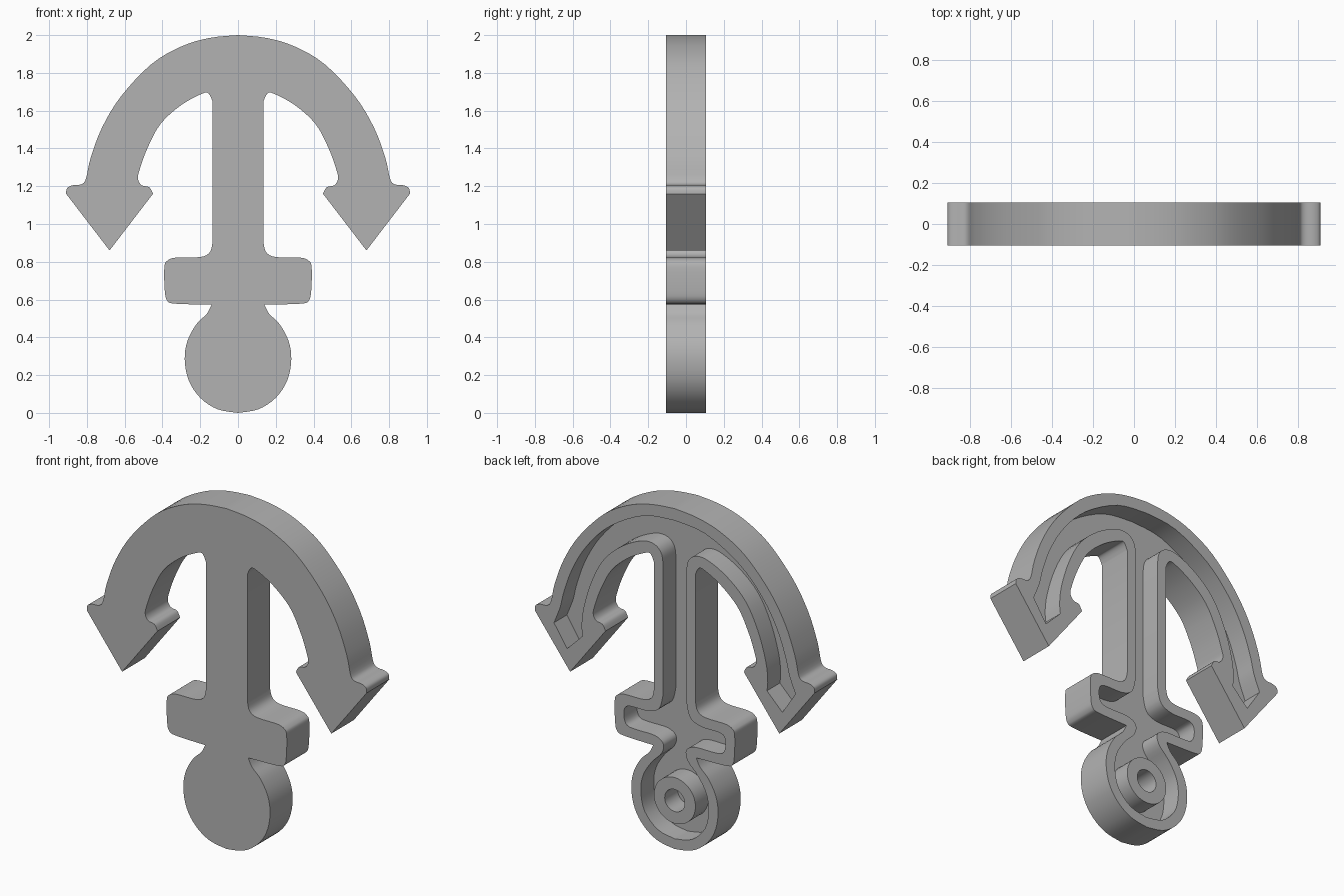
import bpy
import bmesh
import math

if "Cube" in bpy.data.objects:
    bpy.data.objects.remove(bpy.data.objects["Cube"])

FRONT, FLOOR, BACK = -0.105, -0.015, 0.105

grey = bpy.data.materials.new("plain grey")
grey.diffuse_color = (0.45, 0.45, 0.45, 1)
grey.use_nodes = True
grey.node_tree.nodes["Principled BSDF"].inputs["Base Color"].default_value = grey.diffuse_color


def smooth(run, steps=4):
    """Catmull-Rom through one run; run ends stay sharp corners."""
    if len(run) < 3:
        return run[:-1]
    p = [run[0]] + run + [run[-1]]
    out = []
    for a, b, c, d in zip(p, p[1:], p[2:], p[3:]):
        for k in range(steps):
            t = k / steps
            out.append(tuple(0.5 * (2 * b[i] + (c[i] - a[i]) * t
                       + (2 * a[i] - 5 * b[i] + 4 * c[i] - d[i]) * t * t
                       + (3 * b[i] - a[i] - 3 * c[i] + d[i]) * t ** 3) for i in (0, 1)))
    return out


def mirrored(runs):
    """Right half from top to bottom, closed by its mirror image."""
    half = [q for r in runs for q in smooth(r)] + [runs[-1][-1]]
    return half + [(-x, z) for x, z in reversed(half[1:-1])]


def circle(r, cz, n=40):
    return [(r * math.cos(2 * math.pi * i / n), cz + r * math.sin(2 * math.pi * i / n)) for i in range(n)]


def prism(name, pts, y0, y1):
    bm = bmesh.new()
    face = bm.faces.new([bm.verts.new((x, y0, z)) for x, z in pts])
    new = bmesh.ops.extrude_face_region(bm, geom=[face])["geom"]
    bmesh.ops.translate(bm, vec=(0, y1 - y0, 0), verts=[v for v in new if isinstance(v, bmesh.types.BMVert)])
    bmesh.ops.recalc_face_normals(bm, faces=bm.faces)
    mesh = bpy.data.meshes.new(name)
    bm.to_mesh(mesh)
    bm.free()
    mesh.materials.append(grey)
    ob = bpy.data.objects.new(name, mesh)
    bpy.context.collection.objects.link(ob)
    return ob


def cut(ob, cutter):
    mod = ob.modifiers.new("cut", 'BOOLEAN')
    mod.operation, mod.solver, mod.object = 'DIFFERENCE', 'EXACT', cutter
    bpy.ops.object.select_all(action='DESELECT')
    bpy.context.view_layer.objects.active = ob
    ob.select_set(True)
    bpy.ops.object.modifier_apply(modifier=mod.name)
    bpy.data.objects.remove(cutter)
    bpy.ops.object.shade_smooth_by_angle(angle=math.radians(30))


# Outer silhouette: arm, arrowhead, stem, crossbar, ring end
outline = mirrored([
    [(0, 2), (.15, 1.985), (.3, 1.94), (.46, 1.845), (.62, 1.675), (.72, 1.51), (.78, 1.35),
     (.805, 1.24), (.83, 1.21), (.875, 1.205), (.905, 1.19), (.91, 1.16)],
    [(.91, 1.16), (.68, .86)],
    [(.68, .86), (.45, 1.16)],
    [(.45, 1.16), (.47, 1.195), (.51, 1.205), (.53, 1.24), (.52, 1.29), (.48, 1.4), (.41, 1.53),
     (.3, 1.63), (.19, 1.69), (.155, 1.69), (.135, 1.65)],
    [(.135, 1.65), (.135, .9)],
    [(.135, .9), (.15, .85), (.2, .825), (.33, .822), (.375, .805), (.39, .77), (.388, .65),
     (.375, .595), (.33, .578), (.14, .573)],
    [(.14, .573), (.165, .525), (.22, .47), (.268, .38), (.282, .28), (.26, .17), (.2, .08),
     (.11, .02), (0, 0)]])

# Hollow on the back, following the silhouette
hollow = mirrored([
    [(0, 1.93), (.2, 1.905), (.42, 1.785), (.57, 1.63), (.665, 1.47), (.72, 1.32), (.745, 1.22), (.785, 1.12)],
    [(.785, 1.12), (.7, .99)],
    [(.7, .99), (.6, 1.09)],
    [(.6, 1.09), (.605, 1.16), (.59, 1.27), (.54, 1.43), (.46, 1.58), (.34, 1.69), (.21, 1.755),
     (.13, 1.755), (.085, 1.71), (.075, 1.63)],
    [(.075, 1.63), (.075, .89)],
    [(.075, .89), (.1, .8), (.17, .765), (.29, .762), (.325, .74), (.33, .69), (.31, .645),
     (.25, .635), (.13, .633), (.075, .6), (.085, .54), (.15, .47), (.205, .38), (.22, .28),
     (.195, .17), (.11, .085), (0, .06)]])

body = prism("anchor_body", outline, FRONT, BACK)
cut(body, prism("hollow_cutter", hollow, FLOOR, BACK + .1))

# Round boss with a hole inside the ring end
boss = prism("ring_boss", circle(.135, .285), FLOOR, BACK)
cut(boss, prism("hole_cutter", circle(.065, .285), FLOOR - .1, BACK + .1))
